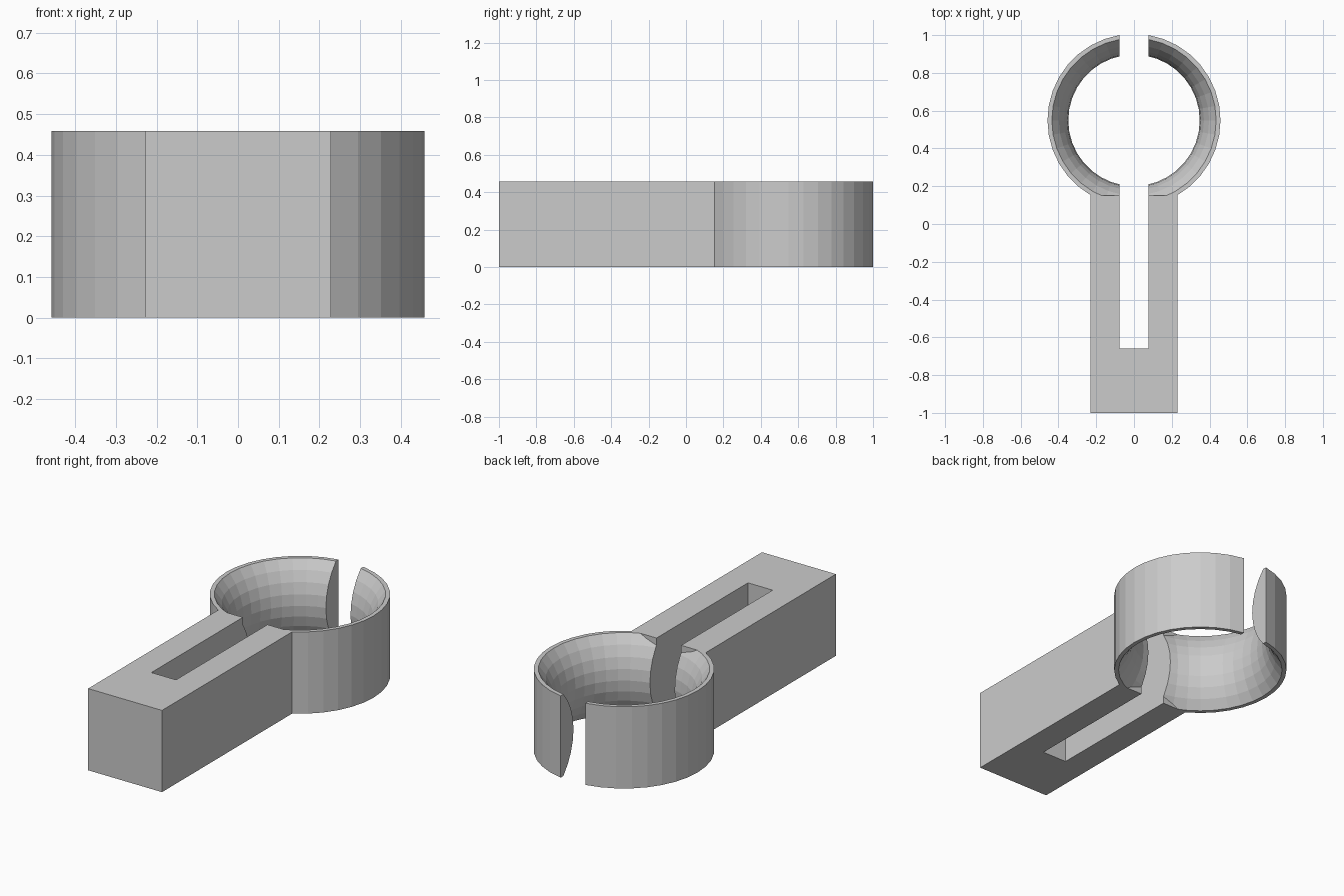
import bpy, bmesh, math

if "Cube" in bpy.data.objects:
    bpy.data.objects.remove(bpy.data.objects["Cube"])

H = 0.458            # overall height
R = 0.458            # ring outer radius
CY = 0.5487          # ring centre in y
RIM, WAIST = 0.435, 0.348
SIDES, BANDS = 36, 8
SLOT = 0.0764        # half width of the slot
HANDLE_END = 0.152


def make_object(name, bm):
    bmesh.ops.recalc_face_normals(bm, faces=bm.faces[:])
    mesh = bpy.data.meshes.new(name)
    bm.to_mesh(mesh)
    bm.free()
    ob = bpy.data.objects.new(name, mesh)
    bpy.context.collection.objects.link(ob)
    return ob


def box(name, lo, hi):
    bm = bmesh.new()
    bmesh.ops.create_cube(bm, size=1)
    for v in bm.verts:
        v.co = [(a + b) / 2 + c * (b - a) for a, b, c in zip(lo, hi, v.co)]
    return make_object(name, bm)


def boolean(ob, tool, operation):
    tool.hide_render = True
    mod = ob.modifiers.new(operation.lower(), 'BOOLEAN')
    mod.operation, mod.object, mod.solver = operation, tool, 'EXACT'
    bpy.context.view_layer.objects.active = ob
    bpy.ops.object.modifier_apply(modifier=mod.name)
    bpy.data.objects.remove(tool)


# Ring: straight outer wall, inner wall bulging towards the centre
sag = RIM - WAIST
arc_r = ((H / 2) ** 2 + sag ** 2) / (2 * sag)
half = math.asin(H / 2 / arc_r)
profile = [(R, H), (R, 0)]
for i in range(BANDS + 1):
    a = -half + 2 * half * i / BANDS
    z = 0 if i == 0 else H if i == BANDS else H / 2 + arc_r * math.sin(a)
    profile.append((WAIST + arc_r * (1 - math.cos(a)), z))

bm = bmesh.new()
loops = []
for k in range(SIDES):
    t = 2 * math.pi * k / SIDES
    loops.append([bm.verts.new((r * math.cos(t), CY + r * math.sin(t), z))
                  for r, z in profile])
n = len(profile)
for k in range(SIDES):
    p, q = loops[k], loops[(k + 1) % SIDES]
    for j in range(n):
        bm.faces.new((p[j], q[j], q[(j + 1) % n], p[(j + 1) % n]))
clip = make_object("clip_ring_and_handle", bm)

# Handle block joined to the ring
handle = box("handle", (-R / 2, -1, 0), (R / 2, HANDLE_END, H))
boolean(clip, handle, 'UNION')

# Slot running down the handle and out through the far side of the ring
slot = box("slot_cutter", (-SLOT, -0.658, -0.1), (SLOT, 1.2, H + 0.1))
boolean(clip, slot, 'DIFFERENCE')
